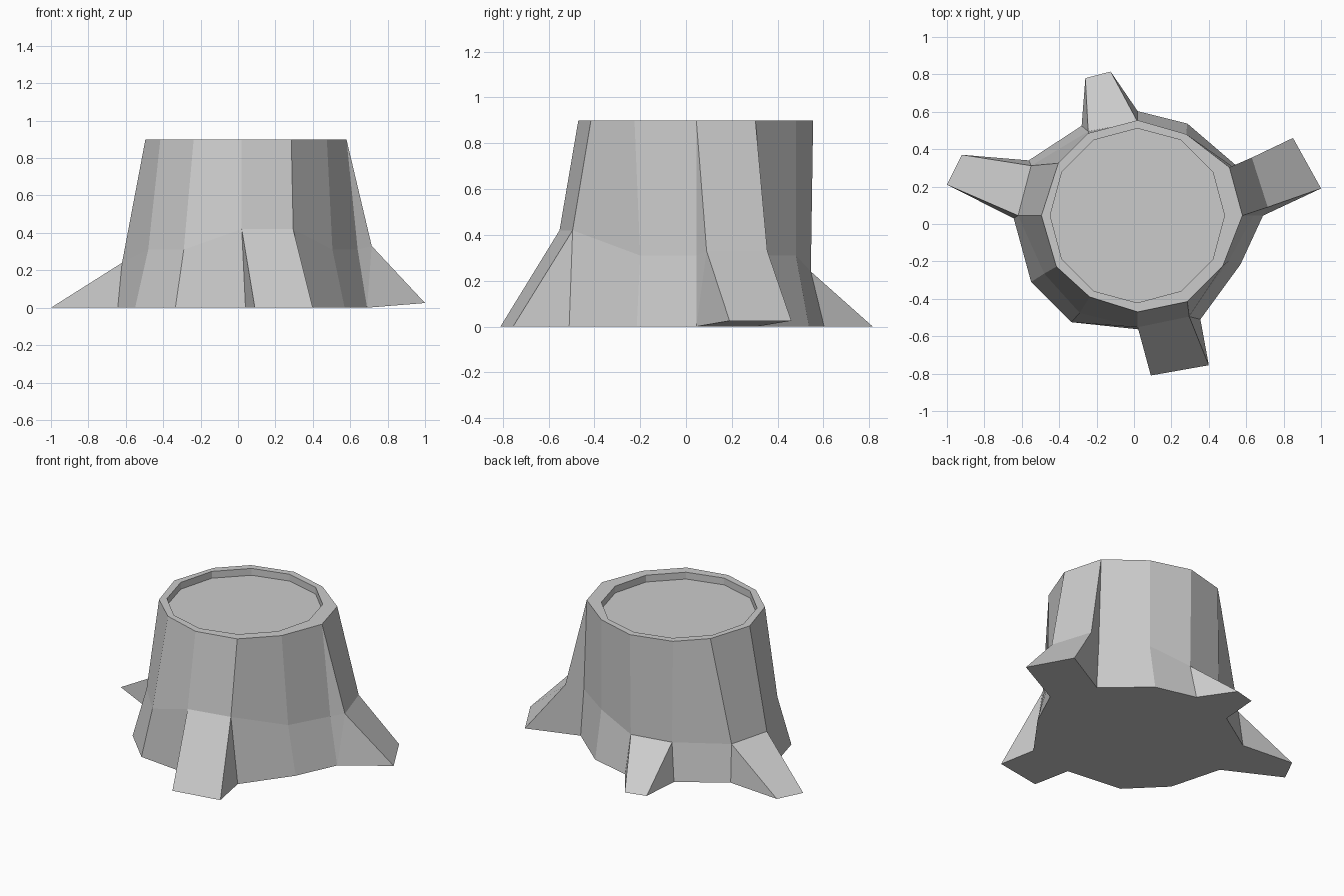
import bpy, bmesh
from math import sin, cos, pi

if "Cube" in bpy.data.objects:
    bpy.data.objects.remove(bpy.data.objects["Cube"])

N = 12
H = 0.9
# Slightly irregular twelve-sided trunk, clockwise from the back (+y)
RIM = [(0.02, 0.555), (0.28, 0.48), (0.51, 0.303), (0.58, 0.045), (0.475, -0.225), (0.285, -0.415),
       (0.02, -0.47), (-0.237, -0.39), (-0.415, -0.228), (-0.495, 0.045), (-0.405, 0.325), (-0.245, 0.485)]
WAIST = [(0.02, 0.545, 0.24), (0.28, 0.48, 0.31), (0.53, 0.305, 0.31), (0.64, 0.045, 0.31),
         (0.505, -0.2, 0.31), (0.295, -0.495, 0.42), (0.02, -0.552, 0.42), (-0.29, -0.475, 0.31),
         (-0.48, -0.265, 0.31), (-0.62, 0.045, 0.24), (-0.55, 0.312, 0.24), (-0.245, 0.495, 0.24)]
FOOT = [(0.02, 0.603), (0.285, 0.537), (0.55, 0.31), (0.69, 0.045), (0.57, -0.215), (0.355, -0.51),
        (0.04, -0.565), (-0.335, -0.525), (-0.55, -0.31), (-0.643, 0.03), (-0.563, 0.34), (-0.28, 0.525)]

# Roots: first trunk side -> two tip points
ROOTS = {11: [(-0.26, 0.78, 0), (-0.125, 0.815, 0)],
         5: [(0.4, -0.755, 0), (0.09, -0.81, 0)],
         9: [(-1.0, 0.21, 0), (-0.92, 0.37, 0)],
         2: [(0.85, 0.46, 0.025), (1.0, 0.19, 0.025)]}
# The right root has a bulging shoulder above it
SHOULDERS = {2: [(0.63, 0.355, 0.33), (0.715, 0.09, 0.33)]}

bm = bmesh.new()
def ring(points):
    return [bm.verts.new(p) for p in points]

rim = ring([(x, y, H) for x, y in RIM])
waist = ring(WAIST)
foot = ring([(x, y, 0) for x, y in FOOT])
angles = [2 * pi * i / N for i in range(N)]
lip, floor = [ring([(0.018 + 0.466 * sin(a), 0.045 + 0.466 * cos(a), z) for a in angles])
              for z in (H, H - 0.045)]

for a in range(N):
    b = (a + 1) % N
    # Cut top: rim and recess wall
    bm.faces.new((rim[a], rim[b], lip[b], lip[a]))
    bm.faces.new((lip[a], lip[b], floor[b], floor[a]))
    # Upper trunk, with shoulder where needed
    sa, sb = waist[a], waist[b]
    if a in SHOULDERS:
        sa, sb = ring(SHOULDERS[a])
        bm.faces.new((rim[a], sa, waist[a]))
        bm.faces.new((rim[b], waist[b], sb))
    bm.faces.new((rim[a], rim[b], sb, sa))
    # Lower trunk or flared root
    if a in ROOTS:
        ta, tb = ring(ROOTS[a])
        bm.faces.new((sa, sb, tb, ta))
        for s, t, i in ((sa, ta, a), (sb, tb, b)):
            if s is not waist[i]:
                bm.faces.new((waist[i], s, foot[i]))
            bm.faces.new((s, t, foot[i]))
        bm.faces.new((foot[a], ta, tb, foot[b]))
    else:
        bm.faces.new((waist[a], waist[b], foot[b], foot[a]))
bm.faces.new(floor)
bm.faces.new(foot)
bmesh.ops.recalc_face_normals(bm, faces=bm.faces)

mesh = bpy.data.meshes.new("tree_stump")
bm.to_mesh(mesh)
bm.free()
bpy.context.collection.objects.link(bpy.data.objects.new("tree_stump", mesh))
